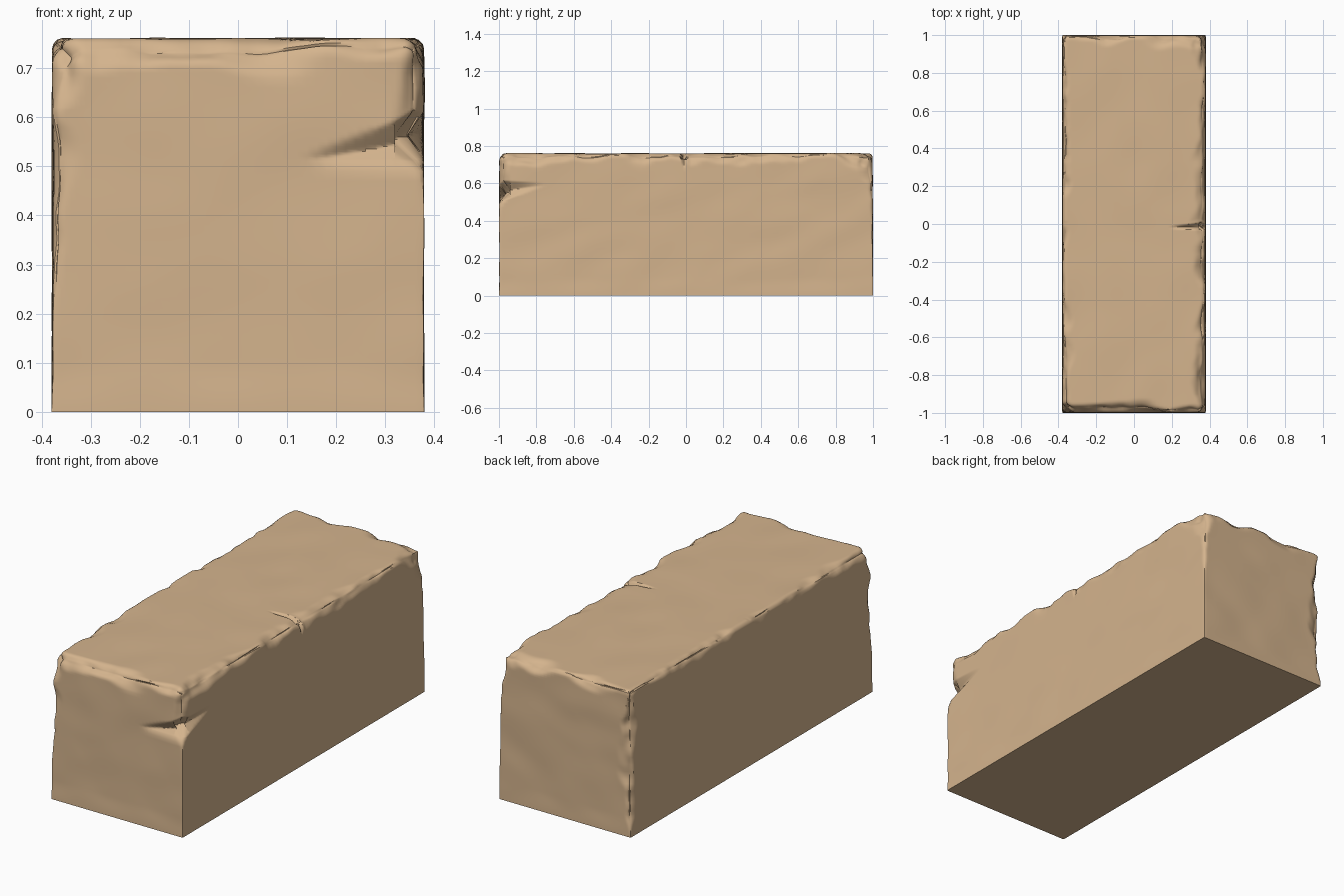
import bpy, bmesh, math
from mathutils import Vector, noise

if "Cube" in bpy.data.objects:
    bpy.data.objects.remove(bpy.data.objects["Cube"])

HX, HY, H = 0.38, 1.0, 0.762


def smooth(v, lo, hi):
    t = max(0.0, min(1.0, (v - lo) / (hi - lo)))
    return t * t * (3 - 2 * t)


def stations(lo, hi, dense):
    """Cut positions, tighter near the ends and inside the dense range."""
    out, v = [], lo
    while v < hi - 0.006:
        near = min(v - lo, hi - v) < 0.1
        v += 0.005 if dense[0] < v < dense[1] else 0.01 if near else 0.02
        if v < hi - 0.004:
            out.append(v)
    return out


def wear(p):
    """Radius of edge wear, fading to sharp towards the base."""
    n = noise.noise(Vector((p.x * 5 + 3, p.y * 6, p.z * 6 + 1)))
    n2 = noise.noise(Vector((p.x * 14, p.y * 15 + 7, p.z * 14)))
    r = max(0.02, min(0.095, 0.052 + 0.06 * n + 0.025 * n2))
    if p.x > 0:
        fade = smooth(p.z, 0.35, 0.7)
    elif p.y < 0:
        fade = smooth(p.z, 0.2, 0.45)
    else:
        fade = smooth(p.z, 0.0, 0.15)
    return r * max(fade, 0.04)


def erode(p):
    r = wear(p)
    core = Vector((max(-HX + r, min(HX - r, p.x)),
                   max(-HY + r, min(HY - r, p.y)), min(H - r, p.z)))
    d = p - core
    size = sum(abs(c) ** 1.6 for c in d) ** (1 / 1.6)
    q = core + d * (r / size) if size > 1e-6 else p.copy()
    # gentle inward tool marks on the faces
    inward = Vector((-q.x / HX if abs(p.x) > HX - 1e-4 else 0,
                     -q.y / HY if abs(p.y) > HY - 1e-4 else 0,
                     -1 if p.z > H - 1e-4 else 0))
    n = noise.noise(Vector((p.x * 4 + p.z * 3, p.y * 4 - p.z * 3, p.z * 5 - p.x * 3)))
    q += inward * (0.004 * (n + 0.6) * smooth(p.z, 0.0, 0.1))

    # notch wrapping the front right corner
    a, b = HX - p.x, p.y + HY
    if a < 0.23 and b < 0.23:
        k = 1 - (a + b) / 0.23
        if k > 0:
            dz = p.z - (0.555 - 0.19 * a + 0.15 * b)
            w = (0.015 + 0.045 * k) if dz > 0 else (0.006 + 0.05 * k)
            cut = 0.045 * k ** 0.8 * max(0, 1 - abs(dz) / w)
            q += Vector((-cut * smooth(b, 0.4, 0.0) * (a < 0.06),
                         cut * (b < 0.06), 0))
    # crack over the right top edge
    a, b = HX - p.x, H - p.z
    k = 1 - a / 0.18 - b / 0.075
    if k > 0:
        cut = 0.03 * k ** 0.7 * max(0, 1 - abs(p.y + 0.015 + 0.04 * (a - 0.09)) / (0.008 + 0.014 * k))
        q += Vector((-cut if a < 0.03 else 0, 0, -cut if b < 0.03 else 0))
    return q


# finely sliced block
bm = bmesh.new()
bmesh.ops.create_cube(bm, size=1)
for v in bm.verts:
    v.co = Vector((v.co.x * 2 * HX, v.co.y * 2 * HY, (v.co.z + 0.5) * H))
for axis, lo, hi, dense in ((0, -HX, HX, (9, 9)), (1, -HY, HY, (-0.05, 0.03)), (2, 0, H, (0.5, 0.62))):
    normal = Vector([float(i == axis) for i in range(3)])
    for s in stations(lo, hi, dense):
        bmesh.ops.bisect_plane(bm, geom=bm.verts[:] + bm.edges[:] + bm.faces[:],
                               plane_co=normal * s, plane_no=normal, dist=1e-5)

# chipped edges, notch and crack
for v in bm.verts:
    v.co = erode(v.co.copy())
bmesh.ops.recalc_face_normals(bm, faces=bm.faces[:])
mesh = bpy.data.meshes.new("stone_block")
bm.to_mesh(mesh)
bm.free()

stone = bpy.data.materials.new("tan_stone")
stone.diffuse_color = (0.66, 0.455, 0.268, 1)
stone.use_nodes = True
stone.node_tree.nodes["Principled BSDF"].inputs["Base Color"].default_value = stone.diffuse_color
mesh.materials.append(stone)
block = bpy.data.objects.new("stone_block", mesh)
bpy.context.collection.objects.link(block)
bpy.context.view_layer.objects.active = block
block.select_set(True)
bpy.ops.object.shade_smooth_by_angle(angle=math.radians(40))
